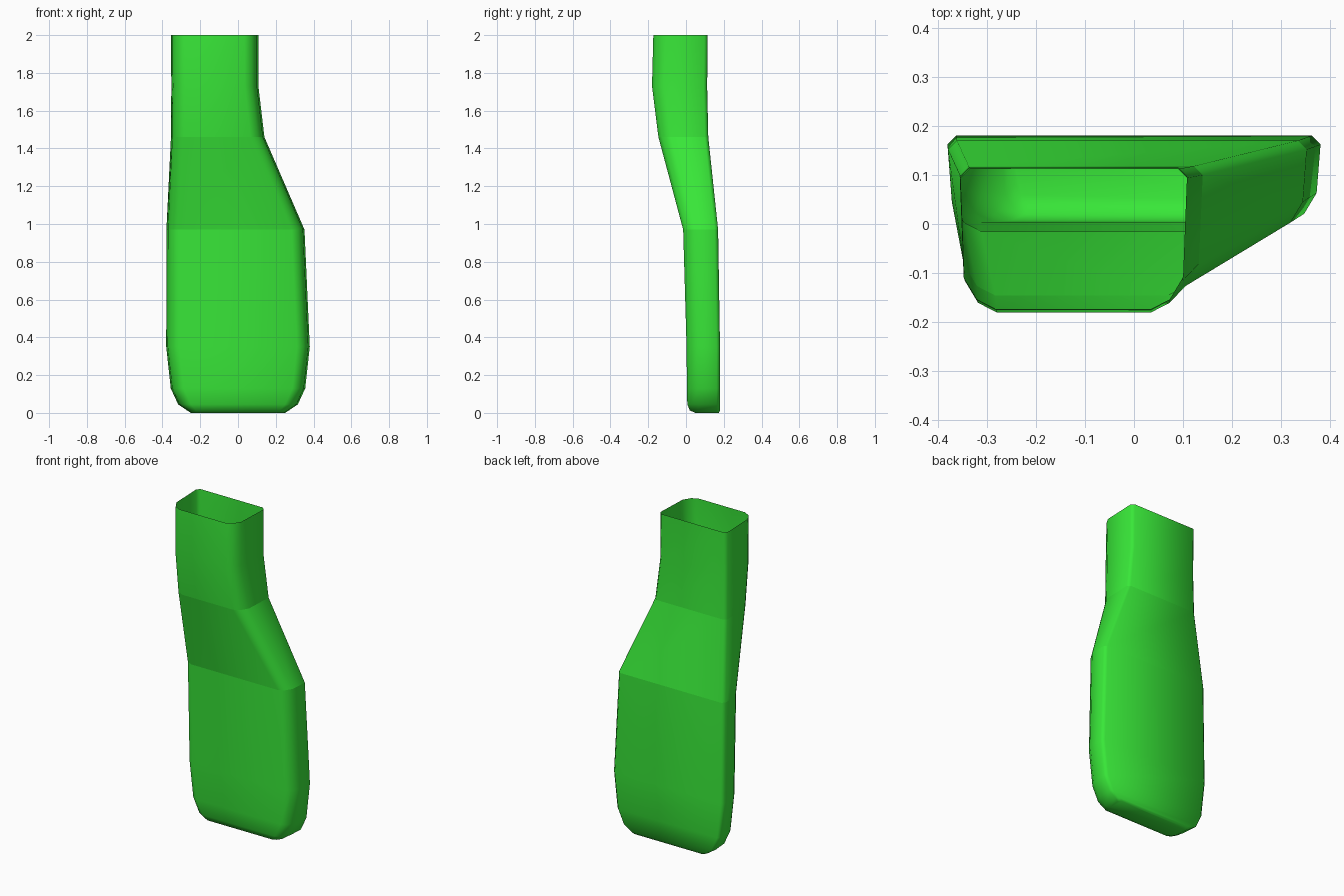
import bpy, bmesh

if "Cube" in bpy.data.objects:
    bpy.data.objects.remove(bpy.data.objects["Cube"])

# Cross-sections from the base up: z, left, right, front, back, front corner radius
SECTIONS = [
    (0.00, -0.25, 0.25, 0.05, 0.174, 0.03),
    (0.013, -0.27, 0.27, 0.02, 0.18, 0.04),
    (0.045, -0.317, 0.317, 0.007, 0.18, 0.06),
    (0.13, -0.356, 0.356, 0.005, 0.18, 0.06),
    (0.35, -0.38, 0.38, 0.003, 0.18, 0.06),
    (0.97, -0.379, 0.352, -0.015, 0.17, 0.06),
    (1.46, -0.355, 0.14, -0.146, 0.118, 0.065),
    (1.73, -0.353, 0.108, -0.18, 0.112, 0.065),
    (2.00, -0.355, 0.108, -0.173, 0.115, 0.065),
]
CREASED = (5, 6)


def outline(x0, x1, y0, y1, r):
    """Tapered rectangle: rounded front corners, small chamfers at the back."""
    c, t = 0.018, 0.008
    right = [(x1 - r - t, y0), (x1 - 0.42 * r - t, y0 + 0.3 * r), (x1 - t, y0 + r),
             (x1, y1 - c), (x1 - c, y1)]
    left = [(x0 + x1 - x, y) for x, y in reversed(right)]
    return right + left


# Hollow sheath, open at the top
bm = bmesh.new()
rings = [[bm.verts.new((x, y, z)) for x, y in outline(*dims)] for z, *dims in SECTIONS]
n = len(rings[0])
for low, high in zip(rings, rings[1:]):
    for i in range(n):
        j = (i + 1) % n
        bm.faces.new((low[i], low[j], high[j], high[i]))
bm.faces.new(list(reversed(rings[0])))
for f in bm.faces:
    f.smooth = True

# Creases at the shoulder and neck
for k in CREASED:
    for i in range(n):
        bm.edges.get((rings[k][i], rings[k][(i + 1) % n])).smooth = False

mesh = bpy.data.meshes.new("sheath")
bm.to_mesh(mesh)
bm.free()
sheath = bpy.data.objects.new("sheath", mesh)
bpy.context.collection.objects.link(sheath)

green = bpy.data.materials.new("green")
green.diffuse_color = (0.04, 0.8, 0.04, 1)
green.use_nodes = True
green.node_tree.nodes["Principled BSDF"].inputs["Base Color"].default_value = green.diffuse_color
mesh.materials.append(green)
